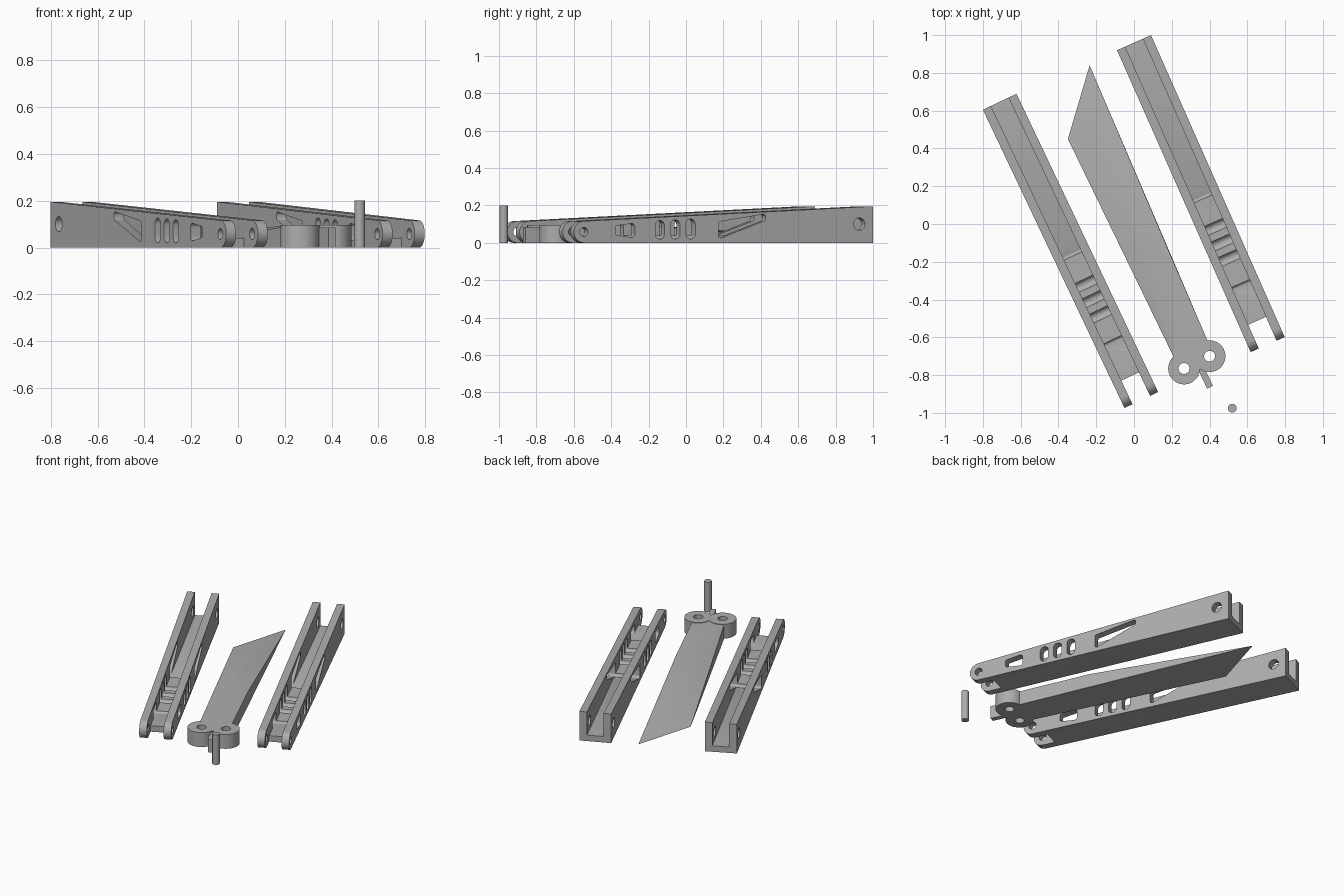
import bpy, bmesh
from math import cos, sin, pi, atan2
from mathutils import Matrix, Vector

cube = bpy.data.objects.get("Cube")
if cube:
    bpy.data.objects.remove(cube)

grey = bpy.data.materials.new("plain grey")
grey.use_nodes = True
COLOUR = (0.42, 0.42, 0.42, 1)
grey.diffuse_color = COLOUR
grey.node_tree.nodes["Principled BSDF"].inputs["Base Color"].default_value = COLOUR


def hull(name, points):
    """Solid convex object around the given points."""
    bm = bmesh.new()
    for p in points:
        bm.verts.new(p)
    res = bmesh.ops.convex_hull(bm, input=bm.verts[:])
    loose = [v for v in bm.verts if not v.link_faces]
    bmesh.ops.delete(bm, geom=loose, context='VERTS')
    bmesh.ops.dissolve_limit(bm, angle_limit=0.01, verts=bm.verts[:], edges=bm.edges[:])
    bmesh.ops.recalc_face_normals(bm, faces=bm.faces[:])
    mesh = bpy.data.meshes.new(name)
    bm.to_mesh(mesh)
    bm.free()
    mesh.materials.append(grey)
    ob = bpy.data.objects.new(name, mesh)
    bpy.context.scene.collection.objects.link(ob)
    return ob


def prism(name, corners, low, high, upright=False, n=32):
    """Extruded outline with rounded corners, each given as (a, b, radius)."""
    pts = []
    for a, b, r in corners:
        for i in range(n if r else 1):
            t = 2 * pi * i / n
            p, q = a + r * cos(t), b + r * sin(t)
            pts += [(p, q, h) if upright else (p, h, q) for h in (low, high)]
    return hull(name, pts)


def combine(ob, others, operation):
    """Apply booleans, then discard the helper objects."""
    for other in others:
        mod = ob.modifiers.new("bool", 'BOOLEAN')
        mod.object, mod.operation, mod.solver = other, operation, 'EXACT'
    bpy.context.view_layer.update()
    mesh = bpy.data.meshes.new_from_object(
        ob.evaluated_get(bpy.context.evaluated_depsgraph_get()))
    ob.modifiers.clear()
    ob.data = mesh
    for other in others:
        bpy.data.objects.remove(other)


def cut_box(u0, u1, v0, v1, z0, z1):
    return prism("cutter", [(u, z, 0) for u in (u0, u1) for z in (z0, z1)], v0, v1)


def cut_hole(corners):
    return prism("cutter", corners, -0.1, 0.3, n=24)


# Handle: tapered channel with a forked round end
handle = prism("handle_right", [(0, 0, 0), (0, 0.195, 0), (1.69, 0.058, 0.058)], 0, 0.197, n=48)
cutters = [
    cut_box(-0.1, 1.9, 0.047, 0.15, 0.04, 0.4),
    cut_box(1.61, 1.9, 0.047, 0.15, -0.1, 0.2),
    cut_hole([(0.08, 0.1, 0.033)]),
    cut_hole([(1.69, 0.058, 0.024)]),
    cut_hole([(0.642, 0.138, 0.014), (0.642, 0.13, 0.014),
              (0.89, 0.04, 0.014), (0.89, 0.1, 0.014)]),
    cut_hole([(1.41, 0.085, 0.018), (1.41, 0.047, 0.018),
              (1.495, 0.053, 0.012), (1.495, 0.08, 0.012)]),
]
for i in range(3):
    u = 1.066 + 0.09 * i
    cutters.append(cut_hole([(u, 0.047, 0.027), (u, 0.1 - 0.004 * i, 0.027)]))
combine(handle, cutters, 'DIFFERENCE')

# Second handle, turned slightly differently
other = bpy.data.objects.new("handle_left", handle.data.copy())
bpy.context.scene.collection.objects.link(other)
for ob, start, end in ((handle, (-0.8, 0.605), (-0.05, -0.975)),
                       (other, (-0.09, 0.92), (0.617, -0.677))):
    turn = atan2(end[1] - start[1], end[0] - start[0])
    ob.matrix_world = Matrix.Translation((*start, 0)) @ Matrix.Rotation(turn, 4, 'Z')

# Blade: flat underside, sharp edge, bevelled spine toward the tip
H = 0.093
blade = hull("blade", [
    (-0.235, 0.84, 0), (-0.35, 0.45, 0), (0.228, -0.741, 0), (0.408, -0.661, 0),
    (0.408, -0.661, H), (0.228, -0.741, H), (0.2, -0.18, H - 0.002),
    (0.0, -0.08, 0.08), (0.0, 0.17, 0.07), (-0.1, 0.38, 0.048), (-0.15, 0.29, 0.052)])

# Pivot lugs and tail at the root of the blade
PIVOTS = ((0.265, -0.765), (0.4, -0.7))
lugs = [prism("pivot_lug", [(x, y, 0.084)], 0, 0.096, True, 48) for x, y in PIVOTS]
along, across = Vector((0.42, -0.907)), Vector((0.907, 0.42))
mid = Vector((0.355, -0.763))
tail = prism("tail", [(*(mid + along * a + across * s), 0)
                      for a in (0, 0.112) for s in (-0.017, 0.017)], 0, 0.085, True)
combine(blade, lugs + [tail], 'UNION')
combine(blade, [prism("cutter", [(x, y, 0.029)], -0.1, 0.3, True) for x, y in PIVOTS],
        'DIFFERENCE')

# Loose pin standing beside the parts
pin = prism("pin", [(0.52, -0.975, 0.023)], 0, 0.2, True)

# Smooth the round surfaces and keep the edges sharp
bpy.ops.object.select_all(action='DESELECT')
for ob in (handle, other, blade, pin):
    ob.select_set(True)
bpy.context.view_layer.objects.active = blade
bpy.ops.object.shade_smooth_by_angle(angle=0.4)
